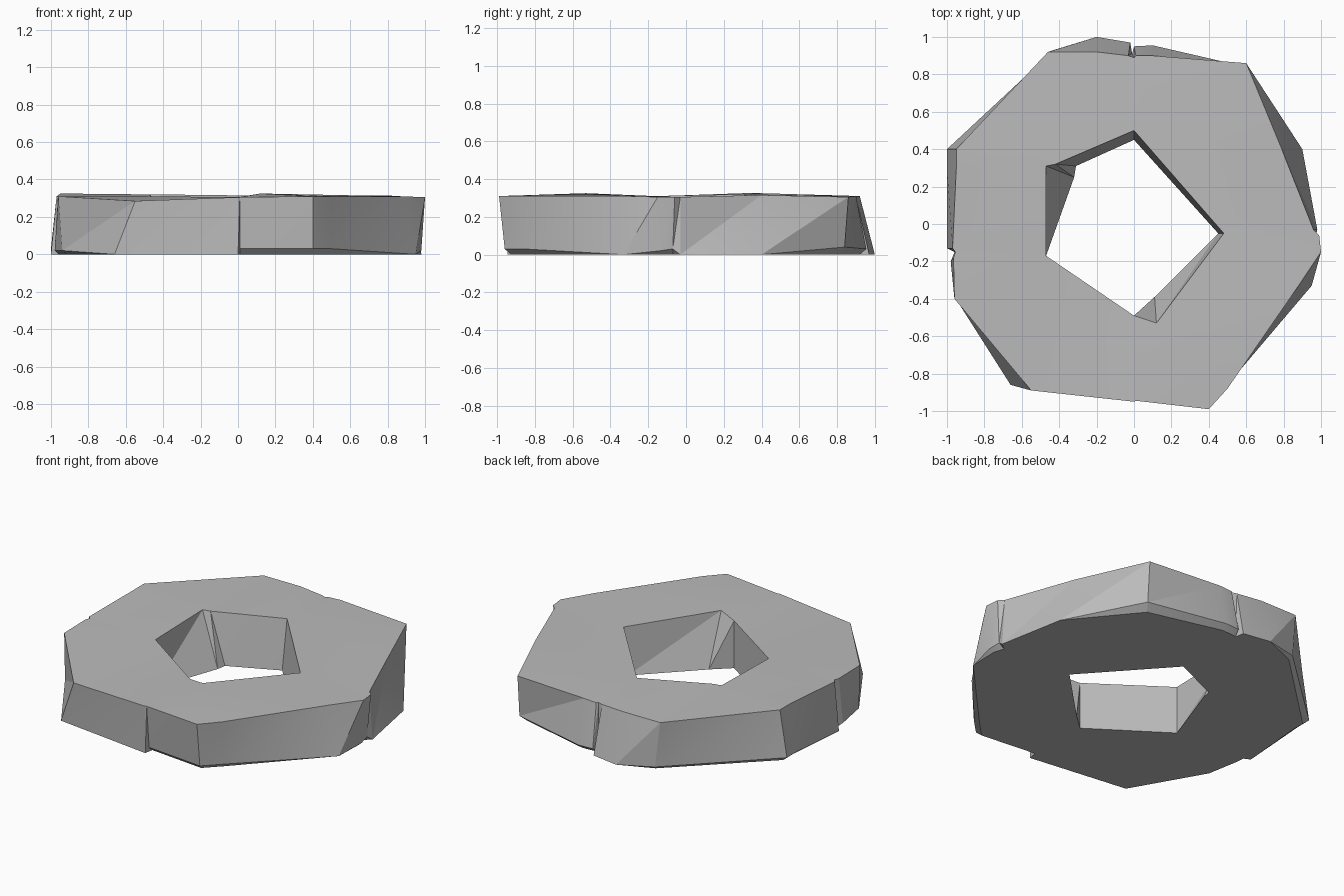
import bpy
import bmesh
import math

# Remove the default object only
default_cube = bpy.data.objects.get("Cube")
if default_cube:
    bpy.data.objects.remove(default_cube, do_unlink=True)


def make_material(name, color):
    material = bpy.data.materials.new(name)
    material.use_nodes = True
    material.diffuse_color = color
    material.node_tree.nodes["Principled BSDF"].inputs["Base Color"].default_value = color
    return material


def add_ring(mesh, points):
    """Add a closed loop of edges and return its vertices and edges."""
    verts = [mesh.verts.new(point) for point in points]
    edges = [mesh.edges.new((verts[i - 1], verts[i])) for i in range(len(verts))]
    return verts, edges


def add_wall(mesh, lower, upper):
    """Join two loops that have the same number of vertices."""
    for i in range(len(lower)):
        mesh.faces.new((lower[i - 1], lower[i], upper[i]))
        mesh.faces.new((lower[i - 1], upper[i], upper[i - 1]))


def add_cap(mesh, outer_edges, inner_edges, direction):
    """Fill the flat area between the rim and the hole."""
    bmesh.ops.triangle_fill(mesh, use_beauty=True, use_dissolve=False,
                            edges=outer_edges + inner_edges,
                            normal=(0, 0, direction))


# Chipped rim, counter-clockwise: each corner has an upper and a lower point
rim = [
    ((.96, -.03, .305), (.98, -.03, 0)),
    ((.79, .4, .315), (.9, .4, 0)),
    ((.6, .86, .305), (.6, .84, .04)),
    ((.1, .9, .31), (.1, .955, .03)),
    ((.01, .9, .305), (0, .95, .03)),
    ((0, .89, .305), (-.01, .91, 0)),
    ((-.03, .9, .305), (-.02, .97, 0)),
    ((-.2, .92, .31), (-.2, 1, 0)),
    ((-.46, .92, .31), (-.43, .93, .02)),
    ((-.95, .4, .325), (-1, .4, .03)),
    ((-.95, .3, .325), (-1, .3, .03)),
    ((-.97, -.13, .31), (-1, -.13, 0)),
    ((-.955, -.15, .31), (-.96, -.15, 0)),
    ((-.965, -.18, .31), (-.98, -.2, .02)),
    ((-.96, -.4, .31), (-.94, -.42, .02)),
    ((-.55, -.89, .285), (-.66, -.86, 0)),
    ((0, -.95, .305), (0, -.945, 0)),
    ((.01, -.945, .305), (.01, -.92, .03)),
    ((.4, -.99, .31), (.4, -.96, .03)),
    ((.5, -.88, .31), (.5, -.86, .03)),
    ((.88, -.33, .31), (.95, -.33, 0)),
    ((1, -.15, .305), (.98, -.14, .02)),
    ((.99, -.06, .305), (.97, -.07, .03)),
]

# Five-sided hole: upper point, then the lower x and y
hole = [
    ((.48, -.05, .305), (.45, -.05)),
    ((0, .5, .315), (0, .45)),
    ((-.42, .32, .32), (-.31, .31)),
    ((-.47, .31, .32), (-.32, .25)),
    ((-.47, -.17, .31), (-.47, -.17)),
    ((0, -.49, .305), (0, -.49)),
    ((.12, -.53, .325), (.11, -.39)),
]


def tuck_under(point):
    """Foot of a rim corner, drawn inward where the lower edge is raised."""
    x, y, z = point
    shrink = 1 - z * 1.2
    return (x * shrink, y * shrink, 0)


bm = bmesh.new()
top_rim, top_rim_edges = add_ring(bm, [upper for upper, lower in rim])
low_rim, low_rim_edges = add_ring(bm, [lower for upper, lower in rim])
foot_rim, foot_rim_edges = add_ring(bm, [tuck_under(lower) for upper, lower in rim])
top_hole, top_hole_edges = add_ring(bm, [upper for upper, lower in hole])
foot_hole, foot_hole_edges = add_ring(bm, [(*lower, 0) for upper, lower in hole])

# Outer sides, the worn lower bevel, the hole sides and both caps
add_wall(bm, low_rim, top_rim)
add_wall(bm, foot_rim, low_rim)
add_wall(bm, top_hole, foot_hole)
add_cap(bm, top_rim_edges, top_hole_edges, 1)
add_cap(bm, foot_rim_edges, foot_hole_edges, -1)
bmesh.ops.remove_doubles(bm, verts=bm.verts, dist=.0005)
bmesh.ops.recalc_face_normals(bm, faces=bm.faces)

stone_mesh = bpy.data.meshes.new("stone_ring")
bm.to_mesh(stone_mesh)
bm.free()
stone_mesh.materials.append(make_material("stone grey", (.5, .5, .5, 1)))

stone_ring = bpy.data.objects.new("stone_ring", stone_mesh)
bpy.context.collection.objects.link(stone_ring)
bpy.ops.object.select_all(action="DESELECT")
stone_ring.select_set(True)
bpy.context.view_layer.objects.active = stone_ring
bpy.ops.object.shade_smooth_by_angle(angle=math.radians(15))
